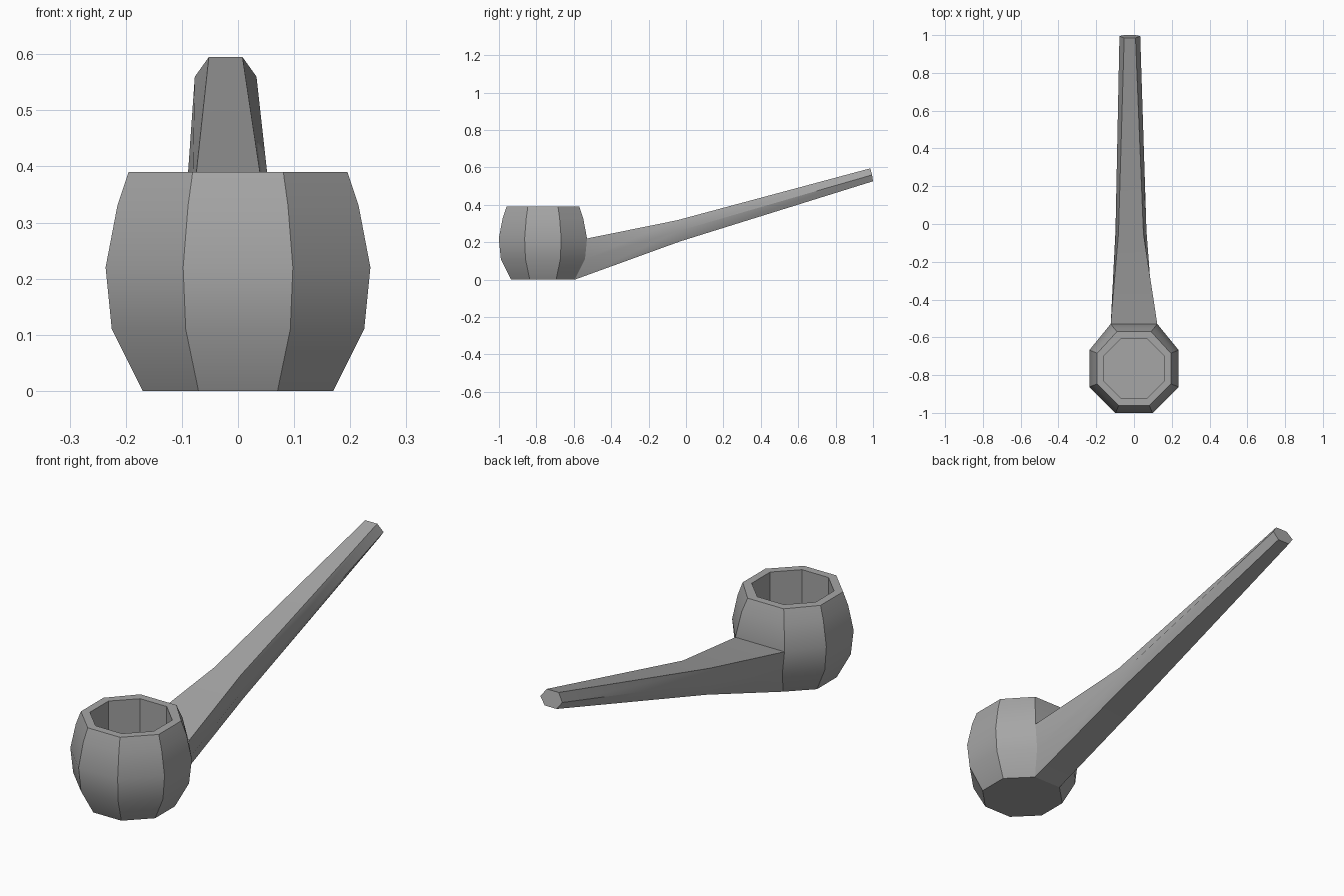
import bpy, bmesh, math

cube = bpy.data.objects.get("Cube")
if cube:
    bpy.data.objects.remove(cube, do_unlink=True)

grey = bpy.data.materials.new("plain grey")
grey.use_nodes = True
colour = (0.38, 0.38, 0.38, 1)
grey.diffuse_color = colour
grey.node_tree.nodes["Principled BSDF"].inputs["Base Color"].default_value = colour

CENTRE_Y = -0.765
BACK = (1, 2)          # octagon corners on the stem side


def octagon(apothem, z, widen=1.0):
    """Octagon with a flat front; widen stretches its back edge."""
    r = apothem / math.cos(math.pi / 8)
    pts = []
    for k in range(8):
        a = math.pi / 8 + k * math.pi / 4
        x = r * math.cos(a) * (widen if k in BACK else 1)
        pts.append((x, CENTRE_Y + r * math.sin(a), z))
    return pts


def loft(name, rings, cap_start, cap_end):
    bm = bmesh.new()
    loops = [[bm.verts.new(p) for p in ring] for ring in rings]
    n = len(loops[0])
    for a, b in zip(loops, loops[1:]):
        for i in range(n):
            j = (i + 1) % n
            bm.faces.new((a[i], a[j], b[j], b[i]))
    if cap_start:
        bm.faces.new(loops[0][::-1])
    if cap_end:
        bm.faces.new(loops[-1])
    bmesh.ops.recalc_face_normals(bm, faces=bm.faces)
    mesh = bpy.data.meshes.new(name)
    bm.to_mesh(mesh)
    bm.free()
    mesh.materials.append(grey)
    obj = bpy.data.objects.new(name, mesh)
    bpy.context.collection.objects.link(obj)
    bpy.ops.object.select_all(action="DESELECT")
    obj.select_set(True)
    bpy.context.view_layer.objects.active = obj
    bpy.ops.object.shade_smooth_by_angle(angle=math.radians(30))
    return obj


# Bowl: barrel wall, flat rim and hollow chamber
bottom = octagon(0.17, 0)
lower = octagon(0.225, 0.11, 1.12)
belly = octagon(0.236, 0.22, 1.26)
bowl_rings = [
    bottom, lower, belly,
    octagon(0.215, 0.33, 1.2),
    octagon(0.195, 0.39, 1.12),
    octagon(0.16, 0.39),
    octagon(0.16, 0.08),
]
loft("bowl", bowl_rings, True, True)


# Stem: six-sided tube growing out of the lower back of the bowl
def hexagon(x, half_flat, half_wide, stations):
    """Stations are (y, z) for the bottom, middle and top."""
    (yb, zb), (ym, zm), (yt, zt) = stations
    return [
        (x + half_flat, yb, zb), (x + half_wide, ym, zm),
        (x + half_flat, yt, zt), (x - half_flat, yt, zt),
        (x - half_wide, ym, zm), (x - half_flat, yb, zb),
    ]


right, left = BACK
root = [bottom[right], lower[right], belly[right],
        belly[left], lower[left], bottom[left]]
bend = hexagon(-0.016, 0.066, 0.082, [(-0.03, 0.205), (-0.035, 0.262), (-0.05, 0.317)])
tip = hexagon(-0.022, 0.03, 0.055, [(1.0, 0.526), (0.995, 0.56), (0.985, 0.595)])
loft("stem", [root, bend, tip], False, True)
